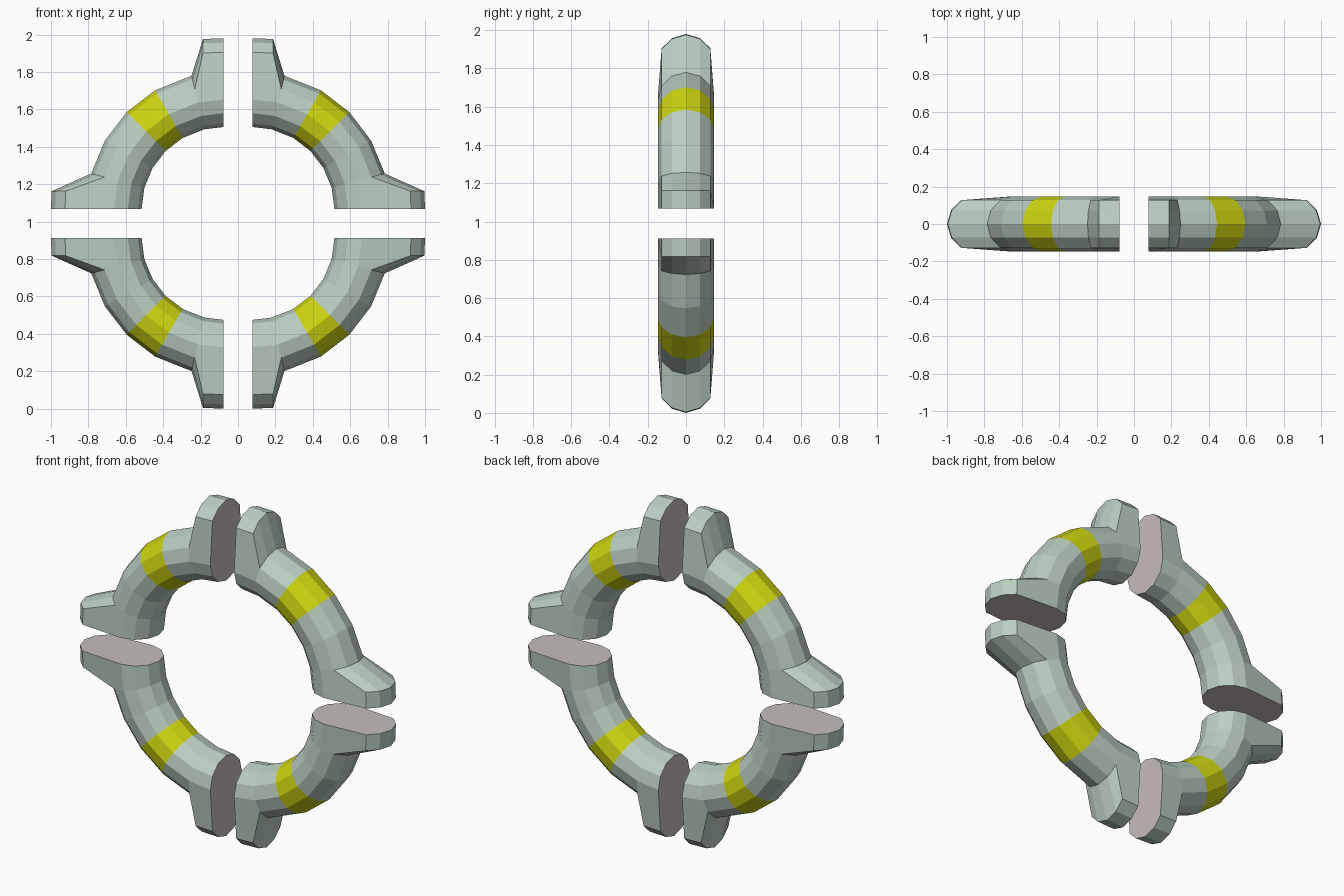
import bpy, bmesh
from math import sin, cos, radians

cube = bpy.data.objects.get("Cube")
if cube:
    bpy.data.objects.remove(cube, do_unlink=True)


def material(name, rgb):
    m = bpy.data.materials.new(name)
    m.use_nodes = True
    m.diffuse_color = (*rgb, 1)
    m.node_tree.nodes["Principled BSDF"].inputs["Base Color"].default_value = (*rgb, 1)
    return m


MATS = [material("pale_green", (0.50, 0.62, 0.535)),
        material("yellow_band", (0.62, 0.67, 0.005)),
        material("cut_face_grey", (0.56, 0.51, 0.50))]
GREEN, YELLOW, GREY = range(3)

CENTRE_Z = 0.99
GAP = 0.0775                         # half of the gap between quarters
MAJOR, MINOR, SIDES = 0.585, 0.147, 12
ANGLES = [0, 15, 30, 45, 60, 76.5, 90]
BAND = 3                             # segment painted yellow
FIN = range(-2, 3)                   # section points pulled out into a fin
DROP = [0, 0.022, 0.075]             # rounding of the fin tip


def section(k):
    """Radial and depth offsets of a point on the tube section."""
    a = radians(360 / SIDES * k)
    return MINOR * cos(a), MINOR * sin(a)


def quarter(name, sx, sz):
    bm = bmesh.new()

    def vert(u, y, v):
        return bm.verts.new((sx * (GAP + u), y, CENTRE_Z + sz * (GAP + v)))

    def face(verts, mat=GREEN):
        bm.faces.new(verts).material_index = mat

    def ring(angle):
        a = radians(angle)
        pts = []
        for k in range(SIDES):
            r, y = section(k)
            pts.append(vert((MAJOR + r) * cos(a), y, (MAJOR + r) * sin(a)))
        return pts

    def bridge(a, b, ks, mat=GREEN):
        for k in ks:
            n = (k + 1) % SIDES
            face((a[k], a[n], b[n], b[k]), mat)

    # Curved tube between the two end segments
    rings = [ring(a) for a in ANGLES[1:-1]]
    for i in range(len(rings) - 1):
        bridge(rings[i], rings[i + 1], range(SIDES), YELLOW if i + 1 == BAND else GREEN)

    # End segment with its fin and flat cut face
    def fin_end(base, upright, reach, width):
        def place(along, y, out):
            return vert(along, y, out) if upright else vert(out, y, along)

        end, tip = [], {}
        for k in range(SIDES):
            r, y = section(k)
            s = k if k < SIDES / 2 else k - SIDES
            if s in FIN:
                out = reach - DROP[abs(s)]
                end.append(place(0, y, out))
                tip[s] = place(width, y, out - 0.004)
            else:
                end.append(place(0, y, MAJOR + r))
        bridge(base, end, range(3, SIDES - 3))
        for k in range(-2, 2):
            face((base[k], base[k + 1], tip[k + 1], tip[k]))
            face((tip[k], tip[k + 1], end[k + 1], end[k]))
        for s in (-1, 1):
            face((end[2 * s], end[3 * s], base[3 * s], base[2 * s], tip[2 * s]))
        face(end, GREY)

    fin_end(rings[0], False, 0.9225, 0.095)
    fin_end(rings[-1], True, 0.9125, 0.11)

    bmesh.ops.recalc_face_normals(bm, faces=bm.faces)
    mesh = bpy.data.meshes.new(name)
    bm.to_mesh(mesh)
    bm.free()
    for m in MATS:
        mesh.materials.append(m)
    bpy.context.collection.objects.link(bpy.data.objects.new(name, mesh))


# Four mirrored quarters
for sz, level in ((1, "upper"), (-1, "lower")):
    for sx, side in ((1, "left"), (-1, "right")):
        quarter(f"{level}_{side}_ring_quarter", sx, sz)
